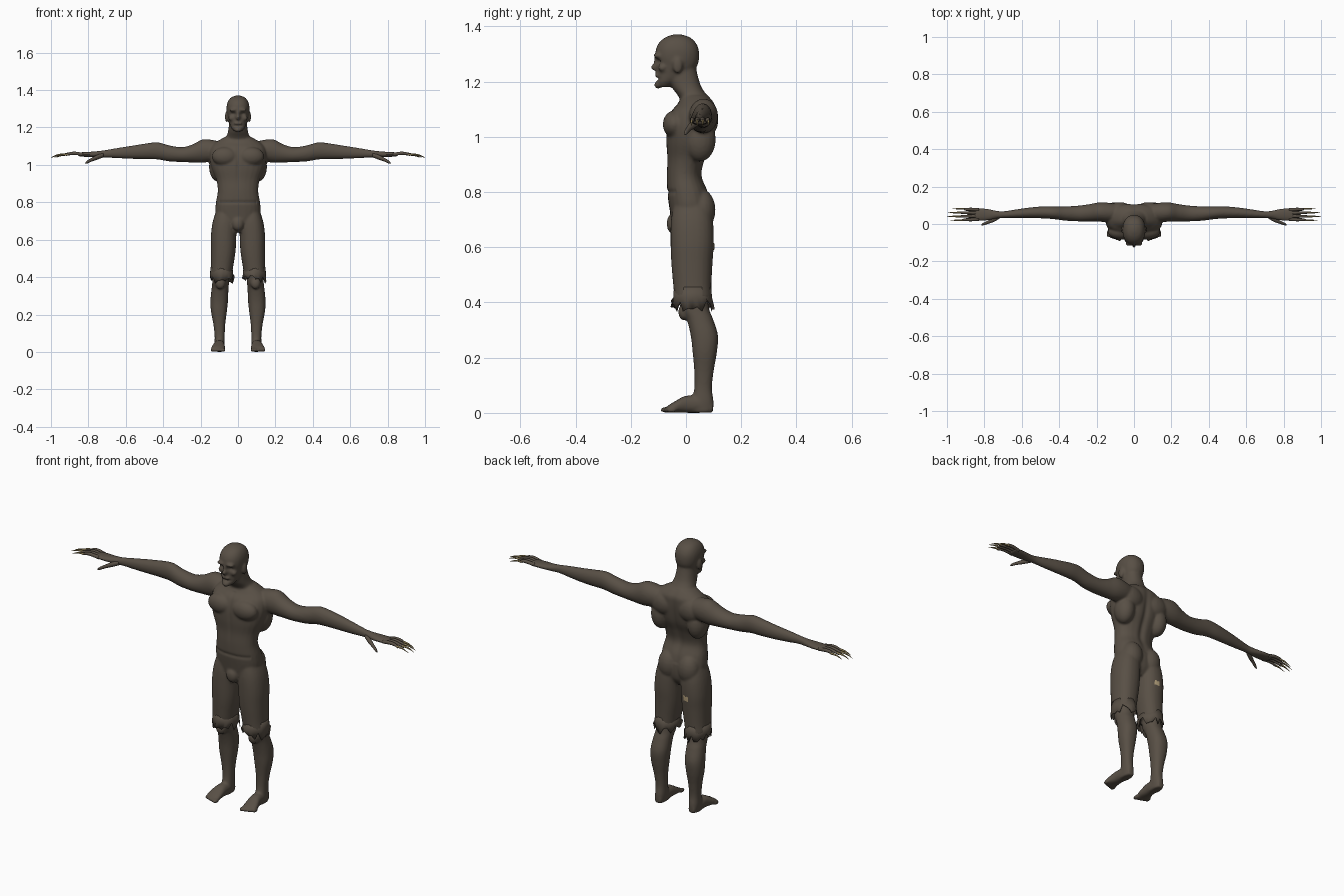
import bpy, bmesh, math, random
from mathutils import Vector, Matrix

random.seed(4)
if "Cube" in bpy.data.objects:
    bpy.data.objects.remove(bpy.data.objects["Cube"])


def material(name, rgb):
    mat = bpy.data.materials.new(name)
    mat.use_nodes = True
    mat.diffuse_color = (*rgb, 1)
    mat.node_tree.nodes["Principled BSDF"].inputs["Base Color"].default_value = (*rgb, 1)
    return mat


SKIN = material("dark_grey_brown", (0.098, 0.079, 0.060))
CLAW = material("dull_gold", (0.30, 0.23, 0.10))
PATCH = material("pale_tan", (0.48, 0.37, 0.21))


def spline(rows, steps=5):
    """Catmull-Rom interpolation between the section rows."""
    out = []
    last = len(rows) - 1
    for i in range(last):
        a, b, c, d = (rows[max(0, min(last, i + k))] for k in (-1, 0, 1, 2))
        for s in range(steps):
            t = s / steps
            out.append([q + t * ((r - p) / 2 + t * (p - 2.5 * q + 2 * r - e / 2
                        + t * (1.5 * (q - r) + (e - p) / 2)))
                        for p, q, r, e in zip(a, b, c, d)])
    return out + [list(rows[-1])]


def loft(bm, rings, sides=24, square=0.88):
    """Skin a row of rounded sections given as centre and two half axes."""
    loops = []
    for centre, u, v in rings:
        loop = []
        for k in range(sides):
            a = math.tau * k / sides
            c, s = math.cos(a), math.sin(a)
            c = math.copysign(abs(c) ** square, c)
            s = math.copysign(abs(s) ** square, s)
            loop.append(bm.verts.new(centre + u * c + v * s))
        loops.append(loop)
    for a, b in zip(loops, loops[1:]):
        for k in range(sides):
            n = (k + 1) % sides
            bm.faces.new((a[k], a[n], b[n], b[k]))
    bm.faces.new(loops[0])
    bm.faces.new(loops[-1])


def upright(bm, rows, side=1):
    # rows: height, centre x, half width, front y, back y
    loft(bm, [(Vector((side * x, (f + b) / 2, z)), Vector((w, 0, 0)),
               Vector((0, (b - f) / 2, 0))) for z, x, w, f, b in spline(rows)])


def sideways(bm, rows, side=1, sides=24):
    # rows: x, centre y, centre z, half depth, half height
    loft(bm, [(Vector((side * x, y, z)), Vector((0, ry, 0)), Vector((0, 0, rz)))
              for x, y, z, ry, rz in spline(rows)], sides, 1)


def forward(bm, rows, side=1):
    # rows: y, centre x, centre z, half width, half height
    loft(bm, [(Vector((side * x, y, z)), Vector((rx, 0, 0)), Vector((0, 0, rz)))
              for y, x, z, rx, rz in spline(rows)])


def lump(bm, centre, size):
    bmesh.ops.create_uvsphere(bm, u_segments=20, v_segments=12, radius=1,
                              matrix=Matrix.Translation(centre) @ Matrix.Diagonal((*size, 1)))


def finish(bm, name, mat):
    bmesh.ops.recalc_face_normals(bm, faces=bm.faces)
    mesh = bpy.data.meshes.new(name)
    bm.to_mesh(mesh)
    bm.free()
    mesh.materials.append(mat)
    for p in mesh.polygons:
        p.use_smooth = True
    ob = bpy.data.objects.new(name, mesh)
    bpy.context.scene.collection.objects.link(ob)
    return ob


body = bmesh.new()
# Torso
upright(body, [(.64, 0, .06, -.035, .06), (.68, 0, .095, -.05, .085), (.74, 0, .12, -.06, .09),
               (.80, 0, .118, -.068, .08), (.86, 0, .108, -.07, .058), (.92, 0, .116, -.068, .07),
               (.98, 0, .14, -.072, .094), (1.04, 0, .152, -.07, .105), (1.09, 0, .145, -.055, .108),
               (1.12, 0, .12, -.03, .104), (1.15, 0, .07, -.015, .08)])
# Neck
upright(body, [(1.08, 0, .10, -.02, .10), (1.12, 0, .082, -.015, .097), (1.15, 0, .063, -.03, .076),
               (1.18, 0, .053, -.052, .056), (1.22, 0, .048, -.065, .043), (1.26, 0, .045, -.06, .035)])
# Head
upright(body, [(1.18, 0, .022, -.103, -.06), (1.20, 0, .037, -.106, -.03), (1.23, 0, .048, -.104, .02),
               (1.26, 0, .056, -.106, .042), (1.29, 0, .061, -.111, .048), (1.32, 0, .060, -.108, .045),
               (1.345, 0, .051, -.094, .032), (1.362, 0, .035, -.07, .01), (1.371, 0, .01, -.042, -.02)])
# Nose, lips, chin, groin
lump(body, (0, -.110, 1.252), (.011, .017, .014))
lump(body, (0, -.108, 1.272), (.008, .010, .022))
lump(body, (0, -.104, 1.222), (.022, .010, .007))
lump(body, (0, -.101, 1.188), (.020, .014, .014))
lump(body, (0, -.045, .685), (.032, .025, .038))

for s in (1, -1):
    # Brow, cheek and ear
    lump(body, (s * .024, -.104, 1.294), (.024, .014, .009))
    lump(body, (s * .036, -.085, 1.25), (.016, .016, .014))
    lump(body, (s * .060, -.030, 1.258), (.010, .018, .030))
    # Chest, shoulder blade, back muscle, buttock and knee
    lump(body, (s * .070, -.042, 1.045), (.070, .042, .050))
    lump(body, (s * .078, .075, 1.06), (.070, .042, .060))
    lump(body, (s * .105, .050, .99), (.050, .058, .080))
    lump(body, (s * .058, .055, .735), (.056, .052, .075))
    lump(body, (s * .094, -.008, .365), (.026, .020, .030))
    # Arm and palm
    sideways(body, [(.08, .060, 1.075, .042, .045), (.14, .062, 1.076, .052, .058),
                    (.19, .064, 1.074, .051, .062), (.24, .060, 1.062, .046, .049),
                    (.30, .056, 1.055, .042, .040), (.37, .056, 1.062, .038, .043),
                    (.43, .060, 1.075, .034, .046), (.49, .062, 1.073, .032, .042),
                    (.56, .060, 1.068, .028, .036), (.63, .055, 1.064, .023, .029),
                    (.70, .050, 1.060, .018, .021), (.74, .050, 1.057, .022, .018),
                    (.78, .050, 1.056, .031, .015), (.82, .051, 1.056, .034, .013),
                    (.855, .050, 1.056, .032, .010)], s)
    # Trouser leg
    upright(body, [(.78, .062, .045, -.04, .08), (.70, .071, .063, -.054, .097),
                   (.62, .077, .068, -.056, .101), (.54, .079, .066, -.053, .096),
                   (.46, .085, .060, -.046, .092), (.415, .090, .058, -.042, .092)], s)
    # Lower leg
    upright(body, [(.46, .090, .045, -.03, .075), (.38, .092, .045, -.018, .083),
                   (.34, .096, .045, .002, .098), (.28, .100, .047, .017, .116),
                   (.22, .102, .043, .024, .112), (.15, .100, .032, .03, .100),
                   (.09, .098, .027, .03, .094), (.04, .098, .027, .02, .100),
                   (.001, .098, .024, .01, .098)], s)
    # Foot and toes
    forward(body, [(.097, .098, .020, .018, .018), (.05, .098, .030, .027, .030),
                   (.0, .101, .031, .030, .031), (-.035, .105, .023, .036, .022),
                   (-.065, .107, .014, .037, .013)], s)
    for i in range(5):
        lump(body, (s * (.077 + .0155 * i), -.073 + .005 * i, .011),
             (.011 - .001 * i, .020, .011))

body = finish(body, "body", SKIN)
bpy.context.view_layer.objects.active = body
remesh = body.modifiers.new("blend", "REMESH")
remesh.mode = "VOXEL"
remesh.voxel_size = 0.006
remesh.use_smooth_shade = True
smooth = body.modifiers.new("soften", "SMOOTH")
smooth.factor = 0.5
smooth.iterations = 4
for name in ("blend", "soften"):
    bpy.ops.object.modifier_apply(modifier=name)


# Press eye sockets, spine, breastbone and mouth into the blended skin
def falloff(value, width):
    return math.exp(-(value / width) ** 2)


for v in body.data.vertices:
    x, y, z = v.co
    if z > 1.15 and y < -.07:
        v.co.y += .011 * falloff(abs(x) - .024, .012) * falloff(z - 1.273, .010)
        v.co.y += .008 * falloff(x, .024) * falloff(z - 1.209, .005)
    elif y > .03 and .76 < z < 1.15 and abs(x) < .1:
        v.co.y -= .010 * falloff(x, .016) * falloff(z - .95, .16)
    elif y < -.02 and .7 < z < 1.12 and abs(x) < .1:
        v.co.y += .005 * falloff(x, .009) * falloff(z - 1.0, .12)
        v.co.y += .004 * falloff(z - .80, .008)
for p in body.data.polygons:
    p.use_smooth = True

for s, label in ((1, "left"), (-1, "right")):
    # Fingers, thumb and claws
    fingers, claws = bmesh.new(), bmesh.new()
    for i in range(4):
        y = .026 + .0165 * i
        spread = .004 * (i - 1.5)
        reach = (.92, .94, .935, .91)[i]
        sideways(fingers, [(.83, y, 1.056, .009, .009), (.87, y + spread / 2, 1.062, .0085, .009),
                           (.90, y + spread / 2, 1.060, .0075, .008),
                           (reach, y + spread, 1.053, .005, .006)], s, 10)
        sideways(claws, [(reach - .012, y + spread, 1.056, .005, .006),
                         (reach + .025, y + spread, 1.053, .004, .004),
                         (reach + .06, y + spread, 1.040, .0008, .0008)], s, 8)
    sideways(fingers, [(.72, .040, 1.052, .012, .012), (.75, .024, 1.042, .013, .013),
                       (.78, .010, 1.029, .009, .010), (.805, .0, 1.016, .007, .008),
                       (.815, -.004, 1.010, .003, .004)], s, 12)
    finish(fingers, label + "_fingers", SKIN)
    finish(claws, label + "_claws", CLAW)

    # Ragged trouser hem
    hem = bmesh.new()
    count = 26
    loops = [[], [], []]
    for k in range(count):
        a = math.tau * k / count
        drop = random.uniform(.365, .412)
        flare = random.uniform(1.0, 1.2)
        for loop, z, grow in zip(loops, (.455, .418, drop), (1.0, 1.04, flare)):
            loop.append(hem.verts.new((s * (.088 + .059 * grow * math.cos(a)),
                                       .024 + .068 * grow * math.sin(a), z)))
    for a, b in zip(loops, loops[1:]):
        for k in range(count):
            n = (k + 1) % count
            hem.faces.new((a[k], a[n], b[n], b[k]))
    hem = finish(hem, label + "_ragged_hem", SKIN)
    hem.modifiers.new("cloth", "SOLIDIFY").thickness = 0.003

# Pale patch lying on the back of the right thigh
patch = bmesh.new()
bmesh.ops.create_grid(patch, x_segments=6, y_segments=4, size=1)
for v in patch.verts:
    spot = Vector((-.066 + .018 * v.co.x, .12, .60 + .012 * v.co.y + random.uniform(-.003, .003)))
    found, point, normal, _ = body.closest_point_on_mesh(spot)
    v.co = point + normal * .003
finish(patch, "thigh_patch", PATCH)
